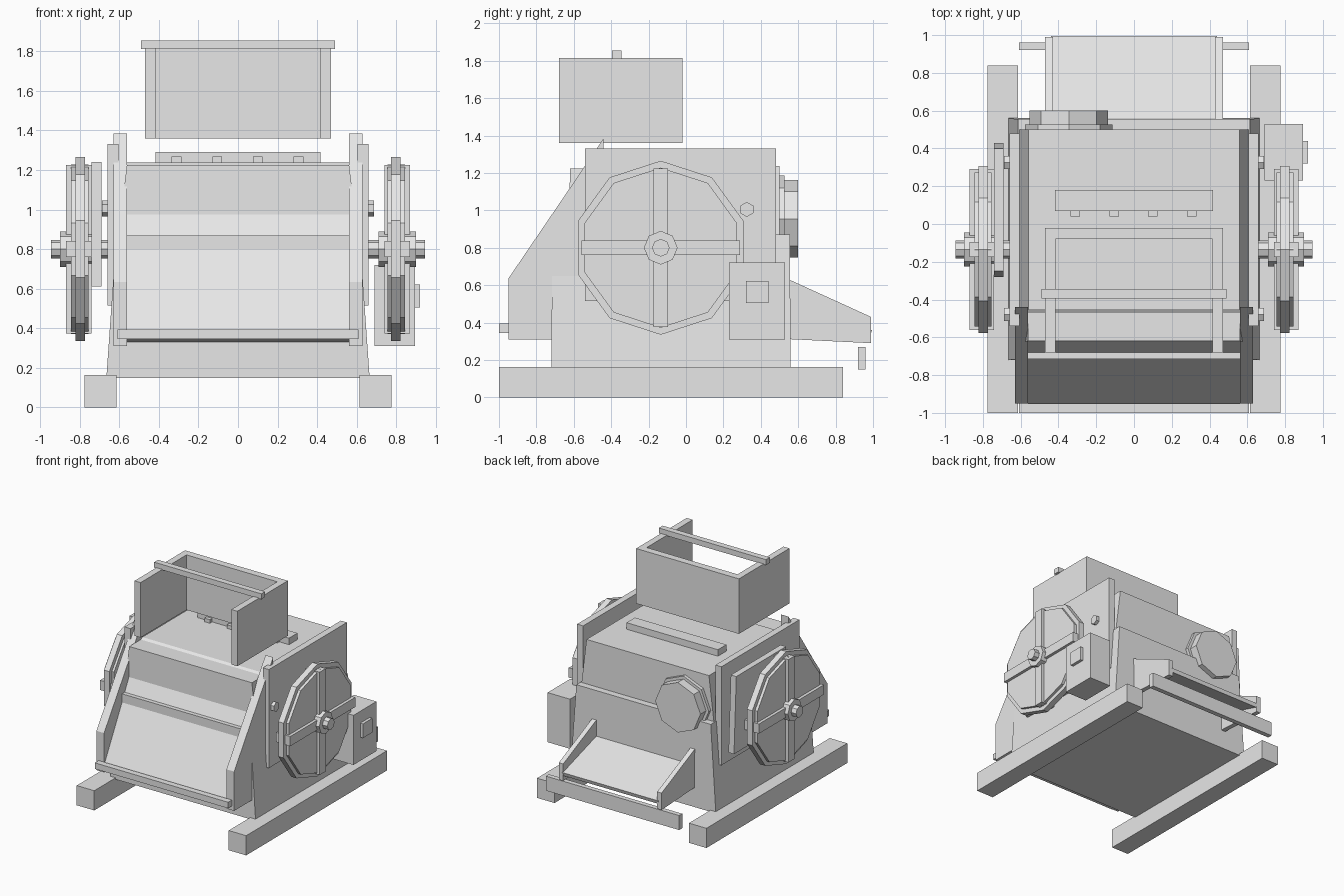
import bpy, bmesh, math
from mathutils import Matrix, Vector

cube = bpy.data.objects.get("Cube")
if cube:
    bpy.data.objects.remove(cube, do_unlink=True)

grey = bpy.data.materials.new("plain grey")
grey.use_nodes = True
grey.diffuse_color = (0.8, 0.8, 0.8, 1)
grey.node_tree.nodes["Principled BSDF"].inputs["Base Color"].default_value = (0.8, 0.8, 0.8, 1)


def finish(name, bm):
    bmesh.ops.recalc_face_normals(bm, faces=bm.faces[:])
    mesh = bpy.data.meshes.new(name)
    bm.to_mesh(mesh)
    bm.free()
    mesh.materials.append(grey)
    obj = bpy.data.objects.new(name, mesh)
    bpy.context.scene.collection.objects.link(obj)
    return obj


def box(name, x, y, z):
    """Box from its ranges on each axis."""
    bm = bmesh.new()
    bmesh.ops.create_cube(bm, size=1)
    for v in bm.verts:
        v.co = [r[0] + (c + 0.5) * (r[1] - r[0]) for c, r in zip(v.co, (x, y, z))]
    return finish(name, bm)


def extrude(name, profile, left, right):
    """Side profile (y, z) spanned between two x values, each a number or a function of z."""
    at = lambda edge, z: edge(z) if callable(edge) else edge
    bm = bmesh.new()
    a = [bm.verts.new((at(left, z), y, z)) for y, z in profile]
    b = [bm.verts.new((at(right, z), y, z)) for y, z in profile]
    bm.faces.new(a)
    bm.faces.new(b[::-1])
    for i in range(len(a)):
        j = (i + 1) % len(a)
        bm.faces.new((a[i], a[j], b[j], b[i]))
    return finish(name, bm)


def disc(name, start, end, radius, sides):
    """Straight prism between two points, with one corner at the top."""
    start, end = Vector(start), Vector(end)
    axis = end - start
    bm = bmesh.new()
    bmesh.ops.create_cone(bm, cap_ends=True, segments=sides, radius1=radius,
                          radius2=radius, depth=axis.length)
    frame = Matrix((Vector((0, 0, 1)).cross(axis.normalized()), Vector((0, 0, 1)),
                    axis.normalized())).transposed().to_4x4()
    bm.transform(Matrix.Translation((start + end) / 2) @ frame)
    return finish(name, bm)


def span(s, a, b):
    return sorted((s * a, s * b))


# Tapered housing
lower_half = lambda z: 0.665 - 0.07 * (z - 0.15)
upper_half = lambda z: 0.605 - 0.123 * (z - 0.87)
extrude("lower_housing", [(-0.72, 0.15), (-0.715, 0.87), (0.555, 0.87), (0.56, 0.15)],
        lambda z: -lower_half(z), lower_half)
extrude("upper_housing", [(-0.68, 0.87), (-0.625, 0.975), (-0.62, 1.225), (-0.47, 1.225),
                          (-0.45, 1.238), (0.5, 1.238), (0.5, 0.87)],
        lambda z: -upper_half(z), upper_half)

# Sloping front door and its bottom bar
extrude("front_door", [(-0.715, 0.8), (-0.95, 0.37), (-0.95, 0.345), (-0.715, 0.33)], -0.57, 0.57)
box("door_bar", (-0.61, 0.61), (-1, -0.95), (0.345, 0.395))

# Feed hopper with an open front
box("hopper_back", (-0.47, 0.47), (-0.08, -0.02), (1.36, 1.815))
box("hopper_crossbar", (-0.49, 0.49), (-0.395, -0.345), (1.81, 1.855))

# Top strip with tabs
box("top_strip", (-0.418, 0.418), (0.07, 0.18), (1.238, 1.292))
for i in range(4):
    x = -0.31 + 0.205 * i
    box("strip_tab", (x - 0.025, x + 0.025), (0.04, 0.07), (1.238, 1.268))

# Rear discharge chute
extrude("chute_floor", [(0.54, 0.5), (0.995, 0.36), (0.985, 0.33), (0.54, 0.46)], -0.44, 0.44)
box("rear_bar", (-0.61, 0.61), (0.92, 0.96), (0.15, 0.27))

for s, side in ((1, "left"), (-1, "right")):
    box(side + "_skid", span(s, 0.615, 0.775), (-1, 0.84), (0, 0.163))
    box(side + "_hopper_wall", span(s, 0.415, 0.47), (-0.68, -0.02), (1.36, 1.815))
    extrude(side + "_front_cheek", [(-0.95, 0.31), (-0.95, 0.635), (-0.44, 1.385), (-0.44, 0.31)],
            *span(s, 0.56, 0.63))
    box(side + "_bearing_plate", span(s, 0.605, 0.66), (-0.54, 0.48), (0.515, 1.33))
    extrude(side + "_chute_cheek", [(0.54, 0.635), (0.99, 0.43), (0.99, 0.29), (0.54, 0.312)],
            *span(s, 0.43, 0.47))
    for y in (-0.48, 0.325):
        disc(side + "_bolt", (s * 0.65, y, 1.005), (s * 0.688, y, 1.005), 0.04, 6)

    # Flywheel: stepped rim, cross spokes, hub and shaft
    cy, cz = -0.135, 0.8
    for part, x0, x1, radius, sides in (("flywheel_rim", 0.773, 0.822, 0.465, 10),
                                        ("flywheel_web", 0.755, 0.845, 0.428, 10),
                                        ("flywheel_hub", 0.71, 0.9, 0.09, 8),
                                        ("flywheel_shaft", 0.6, 0.945, 0.047, 8)):
        disc(side + "_" + part, (s * x0, cy, cz), (s * x1, cy, cz), radius, sides)
    for ry, rz in ((0.04, 0.425), (0.425, 0.04)):
        box(side + "_spoke", span(s, 0.74, 0.87), (cy - ry, cy + ry), (cz - rz, cz + rz))

# Belt guard behind the right flywheel
extrude("belt_guard", [(-0.28, 0.61), (0.43, 0.61), (0.4, 1.24), (-0.25, 1.24)], -0.74, -0.69)

# Drive box with a raised panel on the left
box("drive_box", (0.69, 0.895), (0.23, 0.53), (0.31, 0.72))
box("drive_box_panel", (0.895, 0.92), (0.32, 0.44), (0.505, 0.622))

# Round rear cover with flange
disc("rear_cover_flange", (-0.345, 0.49, 0.955), (-0.345, 0.527, 0.955), 0.232, 8)
disc("rear_cover", (-0.345, 0.527, 0.955), (-0.345, 0.6, 0.955), 0.207, 8)
